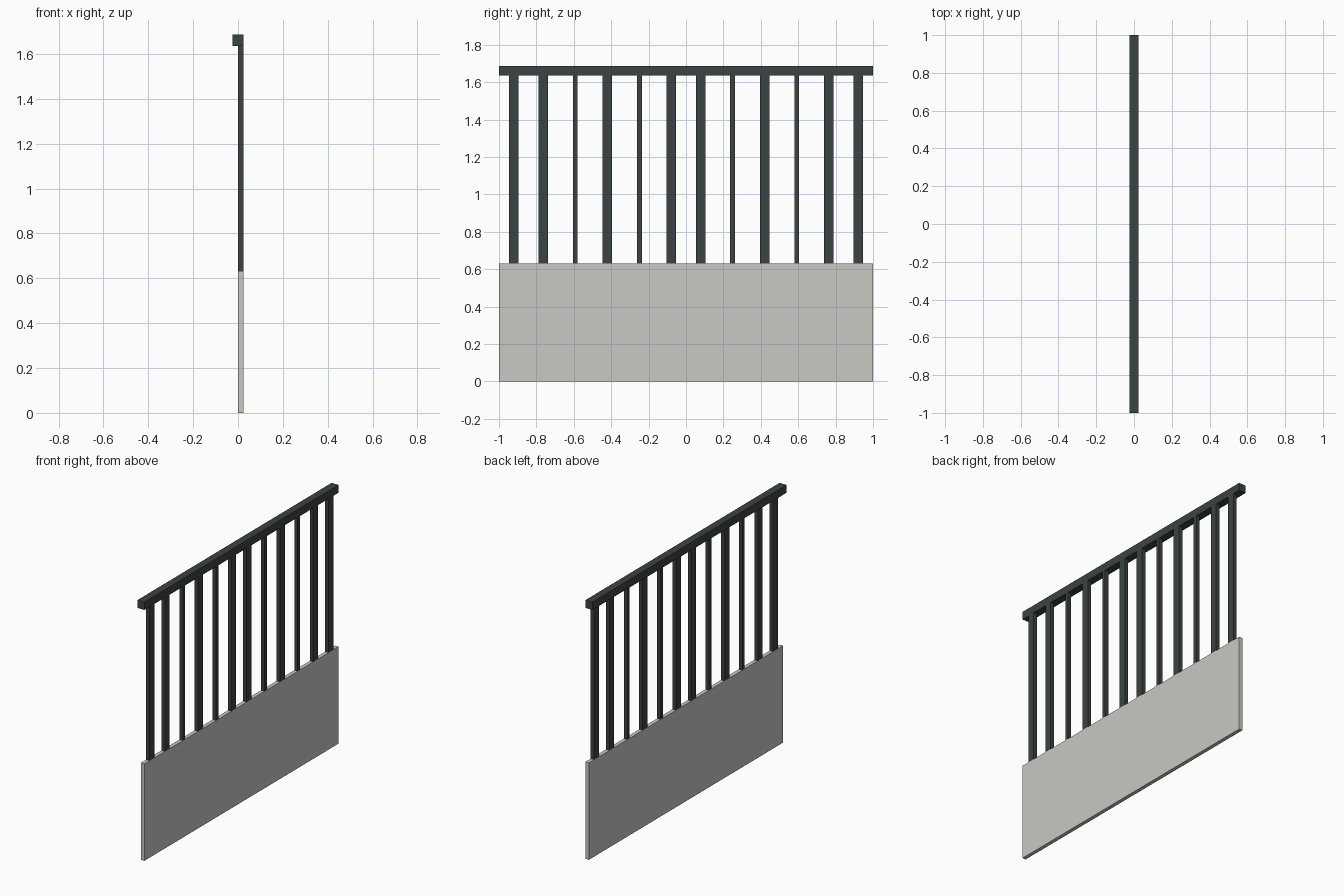
import bpy

if "Cube" in bpy.data.objects:
    bpy.data.objects.remove(bpy.data.objects["Cube"])


def make_material(name, rgb):
    mat = bpy.data.materials.new(name)
    mat.diffuse_color = (*rgb, 1.0)
    mat.use_nodes = True
    mat.node_tree.nodes["Principled BSDF"].inputs["Base Color"].default_value = mat.diffuse_color
    return mat


def box(name, x, y, z, mat):
    """Box spanning the given (min, max) ranges."""
    bpy.ops.mesh.primitive_cube_add(size=1, location=[sum(r) / 2 for r in (x, y, z)])
    ob = bpy.context.object
    ob.name = name
    ob.scale = [r[1] - r[0] for r in (x, y, z)]
    bpy.ops.object.transform_apply(location=False, rotation=False, scale=True)
    ob.data.materials.append(mat)
    return ob


dark_metal = make_material("dark grey metal", (0.045, 0.055, 0.054))
pale_panel = make_material("pale grey panel", (0.58, 0.58, 0.55))

THICK = 0.025
PANEL_TOP = 0.632
RAIL_BOTTOM, RAIL_TOP = 1.635, 1.686

# Solid lower panel
box("lower_panel", (0, THICK), (-1, 1), (0, PANEL_TOP), pale_panel)

# Top handrail, overhanging one side
box("handrail", (-THICK, THICK), (-1, 1), (RAIL_BOTTOM, RAIL_TOP), dark_metal)

# Upright bars, mirrored about the middle: (distance from middle, width)
bars = [(0.079, 0.05), (0.249, 0.025), (0.421, 0.05),
        (0.592, 0.025), (0.764, 0.05), (0.921, 0.05)]
for dist, width in bars:
    kind = "wide_bar" if width > 0.03 else "thin_bar"
    for side in (-1, 1):
        c = side * dist
        box(kind, (0, THICK), (c - width / 2, c + width / 2),
            (PANEL_TOP, RAIL_BOTTOM), dark_metal)
